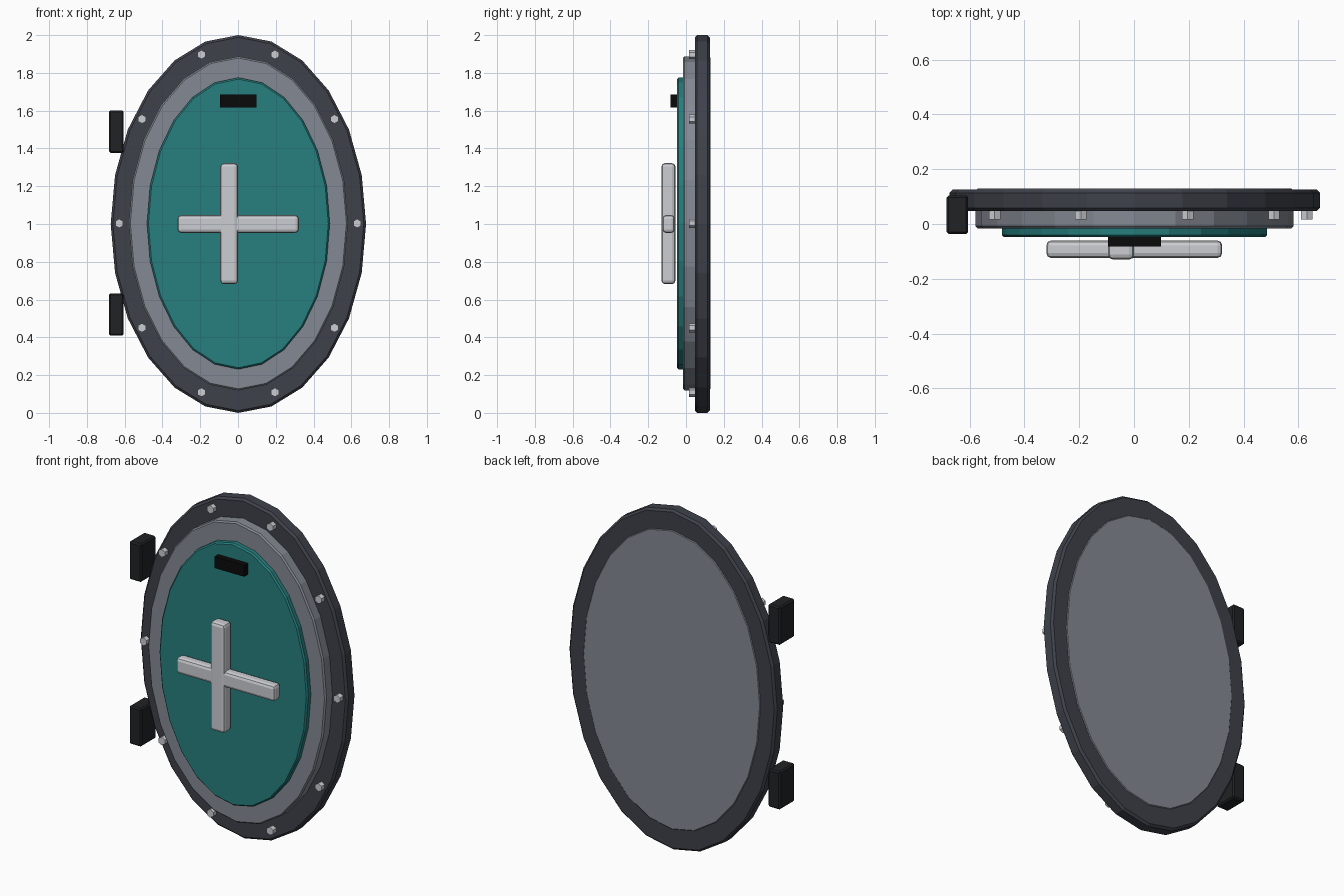
import bpy, math
from mathutils import Matrix

if "Cube" in bpy.data.objects:
    bpy.data.objects.remove(bpy.data.objects["Cube"])

def mat(name, r, g, b):
    m = bpy.data.materials.new(name)
    m.diffuse_color = (r, g, b, 1)
    m.use_nodes = True
    m.node_tree.nodes["Principled BSDF"].inputs["Base Color"].default_value = m.diffuse_color
    return m

DARK = mat("dark_steel", .048, .053, .068)
GREY = mat("mid_steel", .23, .25, .29)
TEAL = mat("teal_paint", .02, .21, .21)
LIGHT = mat("light_metal", .6, .61, .64)
BLACK = mat("black_iron", .015, .016, .018)
SLOT = mat("slot_black", .003, .003, .003)

def finish(name, material, bevel=0, segments=1):
    o = bpy.context.object
    o.name = name
    o.data.materials.append(material)
    if bevel:
        b = o.modifiers.new("bevel", 'BEVEL')
        b.width, b.segments = bevel, segments
        b.limit_method, b.angle_limit = 'ANGLE', math.radians(40)
    return o

def disc(name, material, rx, rz, x, z, y0, y1, sides=24, bevel=0, turn=0):
    """Elliptical prism whose axis runs along y."""
    bpy.ops.mesh.primitive_cylinder_add(vertices=sides, radius=1, depth=1)
    me = bpy.context.object.data
    me.transform(Matrix.Rotation(math.radians(90), 4, 'X'))
    me.transform(Matrix.Rotation(math.radians(turn), 4, 'Y'))
    me.transform(Matrix.Translation((x, (y0 + y1) / 2, z))
                 @ Matrix.Diagonal((rx, y1 - y0, rz, 1)))
    return finish(name, material, bevel)

def box(name, material, xs, ys, zs, bevel=0, segments=1):
    """Box given by its extents on each axis."""
    bpy.ops.mesh.primitive_cube_add(size=1)
    c = [(a + b) / 2 for a, b in (xs, ys, zs)]
    s = [b - a for a, b in (xs, ys, zs)]
    bpy.context.object.data.transform(Matrix.Translation(c) @ Matrix.Diagonal((*s, 1)))
    return finish(name, material, bevel, segments)

# Stacked oval plates
disc("outer_frame", DARK, .676, 1.0, .002, 1.0, .047, .126, bevel=.012)
disc("door_rim", GREY, .58, .884, .002, 1.003, -.016, .13, bevel=.008)
disc("door_panel", TEAL, .484, .772, .002, 1.003, -.048, .12, bevel=.008)

# Ring of hexagonal bolts
for i in range(10):
    a = math.radians(36 * i)
    disc(f"bolt_{i + 1}", LIGHT, .024, .024, .001 + .63 * math.cos(a),
         1.003 + .94 * math.sin(a), .017, .06, sides=6)

# Cross handle
box("handle_upright", LIGHT, (-.094, 0), (-.13, -.056), (.682, 1.322), .018, 2)
box("handle_crossbar", LIGHT, (-.32, .322), (-.124, -.06), (.953, 1.047), .018, 2)

# Viewing slot
box("viewing_slot", SLOT, (-.095, .098), (-.083, -.04), (1.618, 1.685))

# Hinges on the left edge
for name, z in (("lower_hinge", .521), ("upper_hinge", 1.489)):
    box(name, BLACK, (-.684, -.605), (-.037, .104), (z - .112, z + .112), .008)
